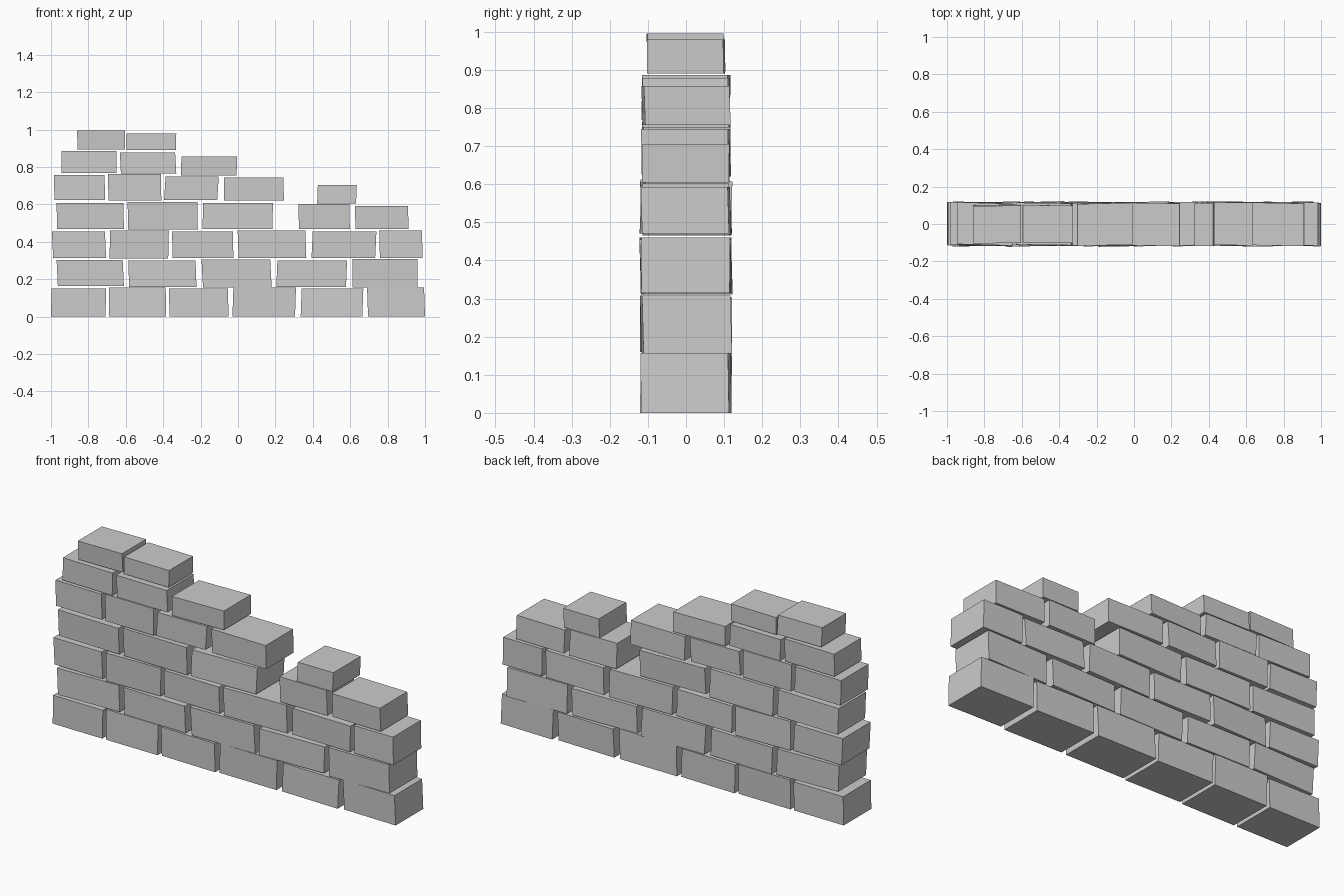
import bpy, bmesh, math, random

random.seed(4)

# Each course: half depth, then bricks as (left, right, bottom, top)
courses = [
    (0.115, [(-1.0, -.705, 0, .15), (-.69, -.385, 0, .157), (-.37, -.05, 0, .15),
             (-.03, .31, 0, .157), (.335, .67, 0, .15), (.69, 1.0, 0, .157)]),
    (0.116, [(-.97, -.61, .165, .303), (-.587, -.222, .16, .30), (-.195, .18, .156, .305),
             (.205, .583, .16, .30), (.612, .96, .156, .308)]),
    (0.116, [(-.995, -.705, .315, .455), (-.687, -.37, .31, .46), (-.352, -.025, .315, .455),
             (-.002, .365, .313, .46), (.393, .74, .315, .455), (.755, .987, .315, .46)]),
    (0.114, [(-.97, -.61, .47, .607), (-.59, -.215, .465, .612), (-.19, .187, .47, .607),
             (.323, .598, .468, .602), (.625, .912, .47, .593)]),
    (0.114, [(-.985, -.71, .625, .758), (-.695, -.41, .622, .763), (-.395, -.103, .625, .75),
             (-.075, .245, .62, .745), (.423, .635, .605, .705)]),
    (0.112, [(-.945, -.65, .768, .886), (-.632, -.33, .765, .878), (-.305, -.005, .755, .857)]),
    (0.100, [(-.86, -.603, .895, .995), (-.597, -.33, .89, .98)]),
]


def brick(name, x0, x1, z0, z1, half, yaw, lean_x, lean_y):
    """Box with a slight turn and a leaning top face."""
    bm = bmesh.new()
    bmesh.ops.create_cube(bm, size=1)
    cx, length = (x0 + x1) / 2, x1 - x0 - abs(lean_x)
    for v in bm.verts:
        px, py, pz = v.co
        x = px * length + pz * lean_x
        y = py * 2 * half + pz * lean_y + px * length * math.tan(yaw)
        v.co = (cx + x, y, (z0 + z1) / 2 + pz * (z1 - z0))
    mesh = bpy.data.meshes.new(name)
    bm.to_mesh(mesh)
    bm.free()
    obj = bpy.data.objects.new(name, mesh)
    bpy.context.collection.objects.link(obj)


# Lay the staggered, broken-topped wall
for row, (half, bricks) in enumerate(courses):
    for i, (x0, x1, z0, z1) in enumerate(bricks):
        turn = math.radians(random.uniform(0.4, 1.6)) * random.choice((-1, 1))
        brick(f"brick_course_{row + 1}_{i + 1}", x0, x1, z0, z1, half, turn,
              random.uniform(-.008, .008), random.uniform(-.006, .006))
